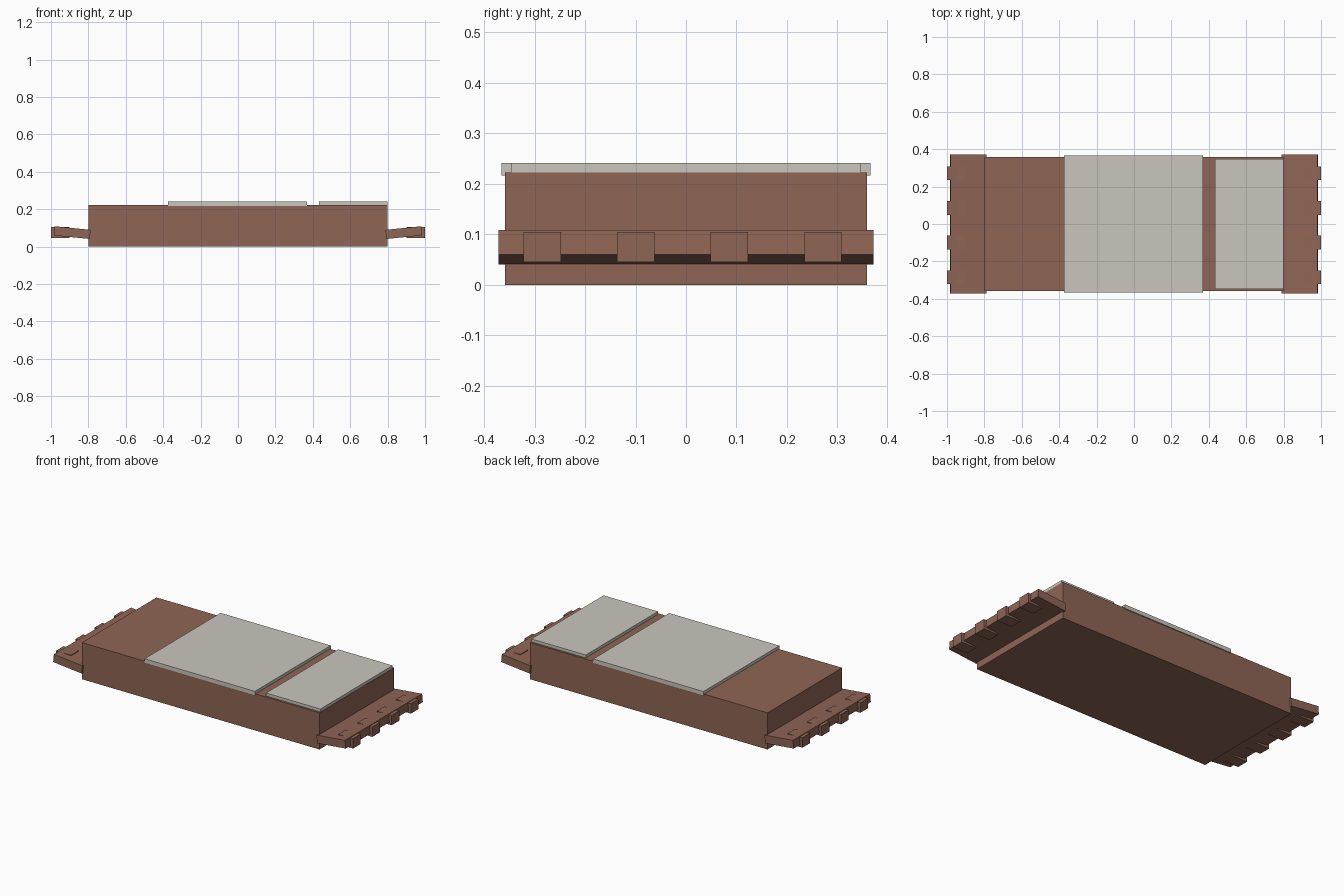
import bpy
import math

cube = bpy.data.objects.get("Cube")
if cube:
    bpy.data.objects.remove(cube, do_unlink=True)


def material(name, rgb):
    m = bpy.data.materials.new(name)
    m.use_nodes = True
    m.diffuse_color = (*rgb, 1)
    m.node_tree.nodes["Principled BSDF"].inputs["Base Color"].default_value = (*rgb, 1)
    return m


brown = material("brown", (0.275, 0.13, 0.091))
pale = material("pale_grey", (0.584, 0.565, 0.503))


def box(name, lo, hi, mat, tilt=0):
    """Box between two corners, optionally tilted about its own y axis."""
    centre = [(a + b) / 2 for a, b in zip(lo, hi)]
    bpy.ops.mesh.primitive_cube_add(size=1, location=centre, rotation=(0, tilt, 0))
    ob = bpy.context.object
    ob.name = name
    ob.scale = [b - a for a, b in zip(lo, hi)]
    ob.data.materials.append(mat)
    return ob


# Main slab
box("base_slab", (-0.8, -0.359, 0), (0.8, 0.359, 0.223), brown)

# Cover plates on top
box("large_cover", (-0.373, -0.365, 0.217), (0.369, 0.365, 0.241), pale)
box("small_cover", (0.432, -0.347, 0.219), (0.798, 0.347, 0.241), pale)

# Sloping end flaps with a row of blocks along the outer edge
for side, label in ((-1, "right"), (1, "left")):
    x0, x1 = sorted((side * 0.79, side * 0.983))
    box(label + "_flap", (x0, -0.371, 0.05), (x1, 0.371, 0.099), brown,
        tilt=-side * math.radians(5.7))
    x0, x1 = sorted((side * 0.9, side))
    for i in range(4):
        y = -0.285 + 0.1855 * i
        box(f"{label}_flap_block_{i + 1}", (x0, y - 0.037, 0.045),
            (x1, y + 0.037, 0.105), brown)
